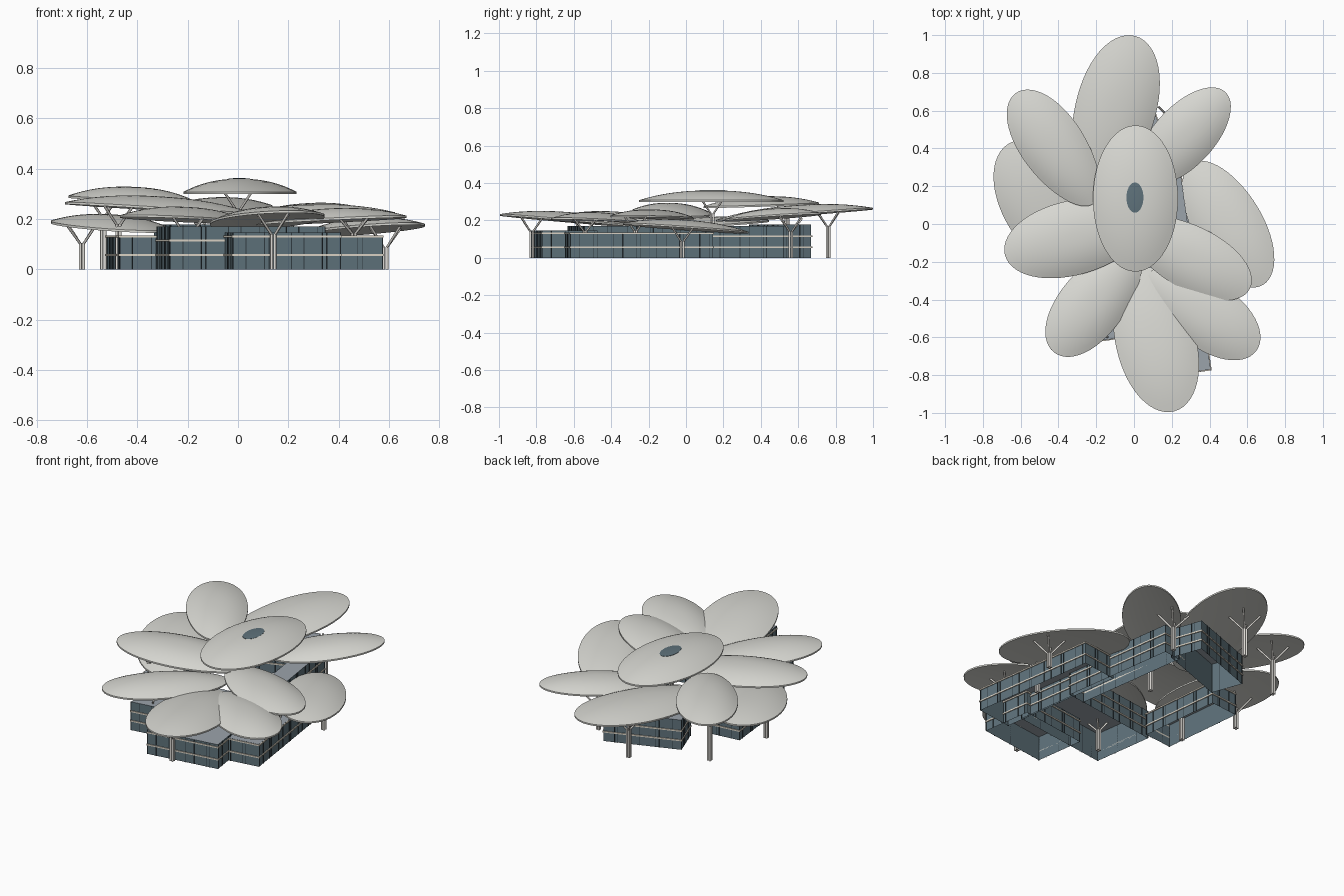
import bpy, bmesh, math
from mathutils import Vector, Matrix

cube = bpy.data.objects.get("Cube")
if cube:
    bpy.data.objects.remove(cube)


def material(name, rgb):
    m = bpy.data.materials.new(name)
    m.use_nodes = True
    m.diffuse_color = (*rgb, 1)
    m.node_tree.nodes["Principled BSDF"].inputs["Base Color"].default_value = (*rgb, 1)
    return m


SHELL = material("pale canopy", (0.69, 0.69, 0.65))
GLASS = material("slate glass", (0.115, 0.17, 0.2))
ROOF = material("grey roof", (0.33, 0.37, 0.41))
BAND = material("beige band", (0.74, 0.68, 0.58))
MULLION = material("dark mullion", (0.03, 0.045, 0.055))
POST = material("light post", (0.74, 0.72, 0.68))
THICK, HOLLOW = 0.009, 0.3


def finish(name, bm, mats, smooth=False):
    mesh = bpy.data.meshes.new(name)
    bm.to_mesh(mesh)
    bm.free()
    for m in mats:
        mesh.materials.append(m)
    ob = bpy.data.objects.new(name, mesh)
    bpy.context.collection.objects.link(ob)
    if smooth:
        bpy.ops.object.select_all(action='DESELECT')
        ob.select_set(True)
        bpy.context.view_layer.objects.active = ob
        bpy.ops.object.shade_smooth_by_angle(angle=math.radians(40))
    return ob


def petal(name, x, y, a, b, angle, z, tilt, rise, egg, mat):
    """Domed egg-shaped lens, its wider outer tip raised by the tilt."""
    bm = bmesh.new()
    t = math.radians(angle)
    segs, rings = 56, 9

    def skin(height, drop):
        def point(r, k):
            c, s = math.cos(math.tau * k / segs), math.sin(math.tau * k / segs)
            u, v = a * r * c, b * r * s * (1 + egg * c * r)
            return bm.verts.new((x + u * math.cos(t) - v * math.sin(t),
                                 y + u * math.sin(t) + v * math.cos(t),
                                 z + tilt * u + height * (1 - r ** 2.3) - drop))

        centre = point(0, 0)
        loops = [[point(i / rings, k) for k in range(segs)] for i in range(1, rings + 1)]
        for k in range(segs):
            n = (k + 1) % segs
            bm.faces.new((centre, loops[0][k], loops[0][n]))
            for p, q in zip(loops, loops[1:]):
                bm.faces.new((p[k], q[k], q[n], p[n]))
        return loops[-1]

    upper, lower = skin(rise, 0), skin(rise * HOLLOW, THICK)
    for k in range(segs):
        n = (k + 1) % segs
        bm.faces.new((upper[k], lower[k], lower[n], upper[n]))
    bmesh.ops.recalc_face_normals(bm, faces=bm.faces[:])
    return finish(name, bm, [mat], True)


# Canopy petals: x, y, half length, half width, heading, rim height, tilt, rise, egg
PETALS = {
    "top": (0.008, 0.135, 0.387, 0.225, 90, 0.308, 0, 0.052, 0),
    "back": (-0.105, 0.58, 0.43, 0.212, 75, 0.235, 0.075, 0.045, 0.1),
    "back_left": (0.265, 0.465, 0.32, 0.16, 47, 0.222, 0.06, 0.04, 0),
    "back_right": (-0.42, 0.4, 0.358, 0.168, 125, 0.285, 0.03, 0.043, 0.1),
    "right_low": (-0.5, 0.105, 0.36, 0.2, 115, 0.178, 0.065, 0.038, 0.08),
    "right": (-0.31, -0.07, 0.385, 0.197, 194, 0.245, 0.06, 0.045, 0.06),
    "front_right": (-0.205, -0.4, 0.355, 0.172, 232, 0.203, 0.04, 0.045, 0.12),
    "front": (0.11, -0.605, 0.4, 0.21, -75, 0.2, 0.085, 0.042, 0.08),
    "left": (0.295, -0.175, 0.36, 0.167, -28, 0.22, 0.02, 0.038, 0.08),
    "front_left": (0.365, -0.465, 0.35, 0.175, -36, 0.199, 0.045, 0.043, 0.1),
    "left_low": (0.495, 0, 0.373, 0.183, -60, 0.162, 0.065, 0.04, 0.04),
}
for key, spec in PETALS.items():
    petal(key + "_canopy", *spec, SHELL)
petal("skylight", 0.005, 0.14, 0.08, 0.045, 90, 0.36, 0, 0.003, 0, GLASS)


def add_box(bm, matrix, lo, hi, mat):
    lo, hi = Vector(lo), Vector(hi)
    m = matrix @ Matrix.Translation((lo + hi) / 2) @ Matrix.Diagonal((*(hi - lo), 1))
    verts = bmesh.ops.create_cube(bm, size=1, matrix=m)["verts"]
    faces = {f for v in verts for f in v.link_faces}
    for f in faces:
        f.material_index = mat
    return faces


def block(name, x, y, w, d, h, turn, bands):
    """Open-bottomed glazed block, set out from its front right corner."""
    bm = bmesh.new()
    m = Matrix.Translation((x, y, 0)) @ Matrix.Rotation(math.radians(turn), 4, 'Z')
    walls = add_box(bm, m, (0, 0, 0), (w, d, h), 0)
    bm.normal_update()
    for f in walls:
        if f.normal.z > 0.5:
            f.material_index = 1
    bmesh.ops.delete(bm, geom=[f for f in walls if f.normal.z < -0.5], context='FACES')
    e = 0.005
    # Horizontal bands outside the four walls
    for z in bands:
        top = z + 0.008
        for yy in (-e, d):
            add_box(bm, m, (-e, yy, z), (w + e, yy + e, top), 2)
        for xx in (-e, w):
            add_box(bm, m, (xx, 0, z), (xx + e, d, top), 2)
    # Mullions outside the walls in an uneven rhythm
    steps = (0.05, 0.075, 0.018, 0.09)
    t = 0.003
    for length, along_x in ((w, True), (d, False)):
        s, i = 0.0, 0
        while s < length:
            for side in (-t, d if along_x else w):
                px, py = (s, side) if along_x else (side, s)
                add_box(bm, m, (px, py, 0), (px + t, py + t, h), 3)
            s += steps[i % len(steps)]
            i += 1
    return finish(name, bm, [GLASS, ROOF, BAND, MULLION])


LOW, HIGH = (0.053, 0.126), (0.053, 0.11)
block("front_block", -0.02, -0.83, 0.43, 0.3, 0.146, 8, LOW)
block("entrance_block", -0.27, -0.63, 0.62, 0.37, 0.17, 8, HIGH)
block("right_wing", -0.47, -0.26, 0.18, 0.5, 0.135, 6, LOW)
block("left_wing", 0.35, -0.65, 0.225, 0.77, 0.135, 8, LOW)
block("inner_wing", 0.2, -0.19, 0.11, 0.7, 0.17, 8, HIGH)
block("back_block", -0.268, 0.34, 0.44, 0.19, 0.178, 20, HIGH)


def rod(bm, p, q, r):
    p, q = Vector(p), Vector(q)
    m = Matrix.Translation((p + q) / 2) @ (q - p).to_track_quat('Z', 'Y').to_matrix().to_4x4()
    bmesh.ops.create_cone(bm, cap_ends=True, segments=12, radius1=r, radius2=r,
                          depth=(q - p).length, matrix=m)


def surface(key, x, y):
    """Height of a petal's underside above a point."""
    cx, cy, a, b, angle, z, tilt, rise, _ = PETALS[key]
    t = math.radians(angle)
    u = (x - cx) * math.cos(t) + (y - cy) * math.sin(t)
    v = (y - cy) * math.cos(t) - (x - cx) * math.sin(t)
    return z + tilt * u + HOLLOW * rise * (1 - (u / a) ** 2 - (v / b) ** 2) - THICK + 0.003


def tree_post(key, x, y, base=0.0):
    """Cluster trunk with four branches spreading to the canopy."""
    bm = bmesh.new()
    fork = max(base + 0.01, surface(key, x, y) - 0.08)
    for k in range(4):
        c, s = math.cos(math.tau * (k + 0.5) / 4), math.sin(math.tau * (k + 0.5) / 4)
        foot = (x + 0.009 * c, y + 0.009 * s)
        top = (x + 0.085 * c, y + 0.085 * s)
        rod(bm, (*foot, base), (*foot, fork), 0.006)
        rod(bm, (*foot, fork - 0.003), (*top, surface(key, *top)), 0.005)
    return finish(key + "_post", bm, [POST], True)


for key, x, y, base in (
        ("top", 0.0, 0.14, 0), ("back", -0.15, 0.76, 0), ("back_left", 0.19, 0.56, 0),
        ("back_right", -0.535, 0.54, 0), ("right_low", -0.62, 0.125, 0),
        ("right", -0.475, -0.16, 0), ("front_right", -0.2, -0.54, 0),
        ("front", 0.14, -0.825, 0), ("left", 0.46, -0.27, 0),
        ("front_left", 0.46, -0.54, 0.135), ("left_low", 0.585, -0.02, 0)):
    tree_post(key, x, y, base)
